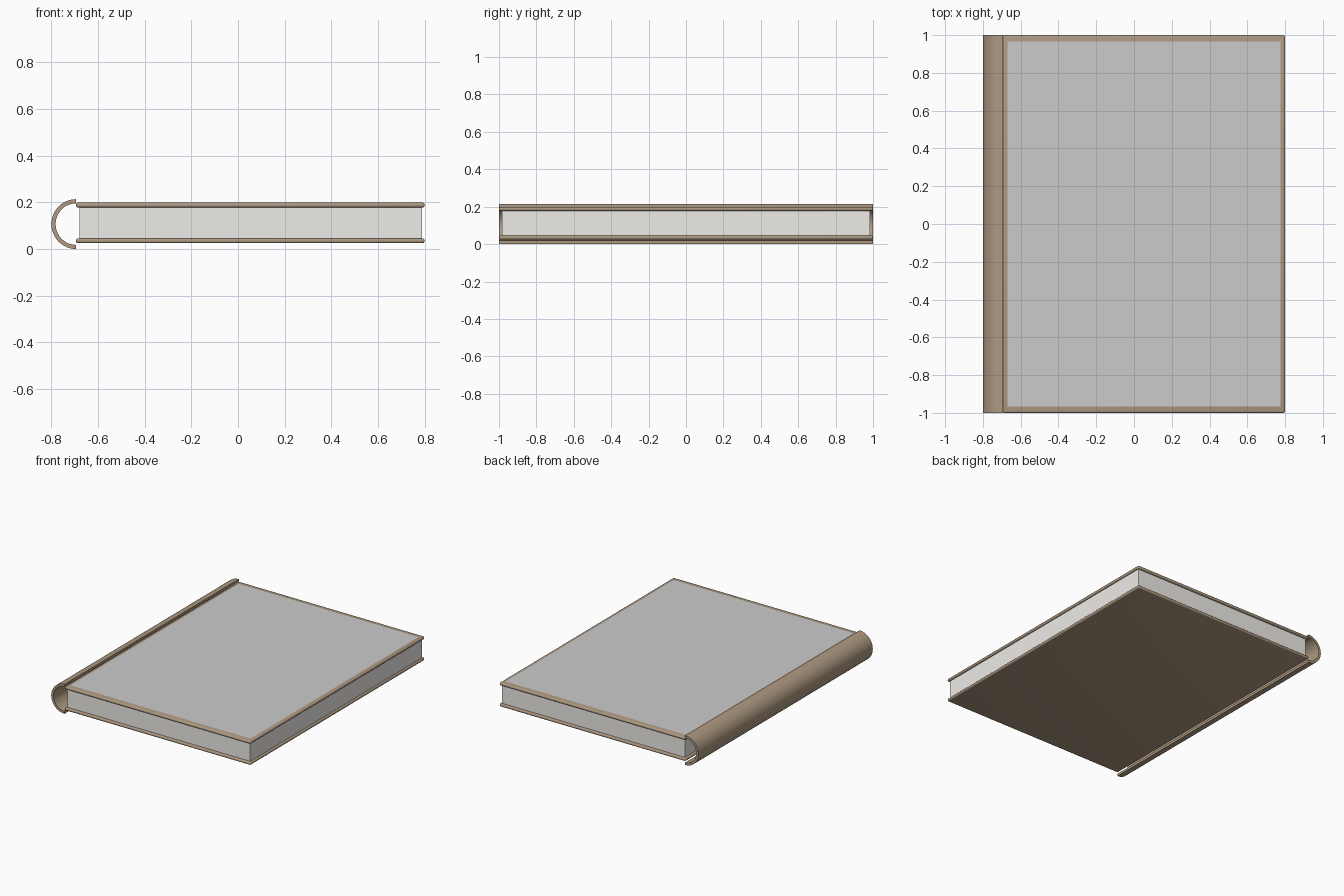
import bpy, bmesh, math

if "Cube" in bpy.data.objects:
    bpy.data.objects.remove(bpy.data.objects["Cube"])


def material(name, rgb):
    m = bpy.data.materials.new(name)
    m.diffuse_color = (*rgb, 1)
    m.use_nodes = True
    m.node_tree.nodes["Principled BSDF"].inputs["Base Color"].default_value = m.diffuse_color
    return m


leather = material("leather", (0.42, 0.32, 0.22))
paper = material("paper", (0.86, 0.84, 0.81))


def finish(name, bm, mat=None):
    bmesh.ops.recalc_face_normals(bm, faces=bm.faces)
    me = bpy.data.meshes.new(name)
    bm.to_mesh(me)
    bm.free()
    ob = bpy.data.objects.new(name, me)
    bpy.context.collection.objects.link(ob)
    if mat:
        me.materials.append(mat)
    bpy.ops.object.select_all(action='DESELECT')
    ob.select_set(True)
    bpy.context.view_layer.objects.active = ob
    bpy.ops.object.shade_smooth_by_angle(angle=math.radians(35))
    return ob


def box(name, lo, hi, mat, bevel=0):
    bm = bmesh.new()
    bmesh.ops.create_cube(bm, size=1)
    for v in bm.verts:
        v.co = [(a + b) / 2 + c * (b - a) for a, b, c in zip(lo, hi, v.co)]
    if bevel:
        bmesh.ops.bevel(bm, geom=bm.edges[:], offset=bevel, segments=4,
                        profile=0.5, affect='EDGES')
    return finish(name, bm, mat)


# Two rounded boards and the page block between them
box("back_cover", (-0.695, -1, 0.025), (0.8, 1, 0.046), leather, 0.009)
box("front_cover", (-0.695, -1, 0.178), (0.8, 1, 0.199), leather, 0.009)
box("pages", (-0.68, -0.985, 0.044), (0.788, 0.985, 0.18), paper)

# Thin inlaid panel on the front cover
bm = bmesh.new()
bm.faces.new([bm.verts.new((x, y, 0.2)) for x, y in
              ((-0.67, -0.965), (0.775, -0.965), (0.775, 0.965), (-0.67, 0.965))])
finish("cover_panel", bm)

# Half-round hollow spine: C-shaped profile extruded along y
R, T, CX, N = 0.106, 0.018, -0.694, 24
bm = bmesh.new()
rings = []
for i in range(N + 1):
    a = math.pi / 2 + math.pi * i / N
    rings.append([bm.verts.new((CX + r * math.cos(a), y, 0.107 + (r + 0.001) * math.sin(a)))
                  for r, y in ((R, -1), (R, 1), (R - T, 1), (R - T, -1))])
for p, q in zip(rings, rings[1:]):
    for k in range(4):
        bm.faces.new((p[k], p[(k + 1) % 4], q[(k + 1) % 4], q[k]))
bm.faces.new(rings[0])
bm.faces.new(rings[-1])
finish("spine", bm, leather)
